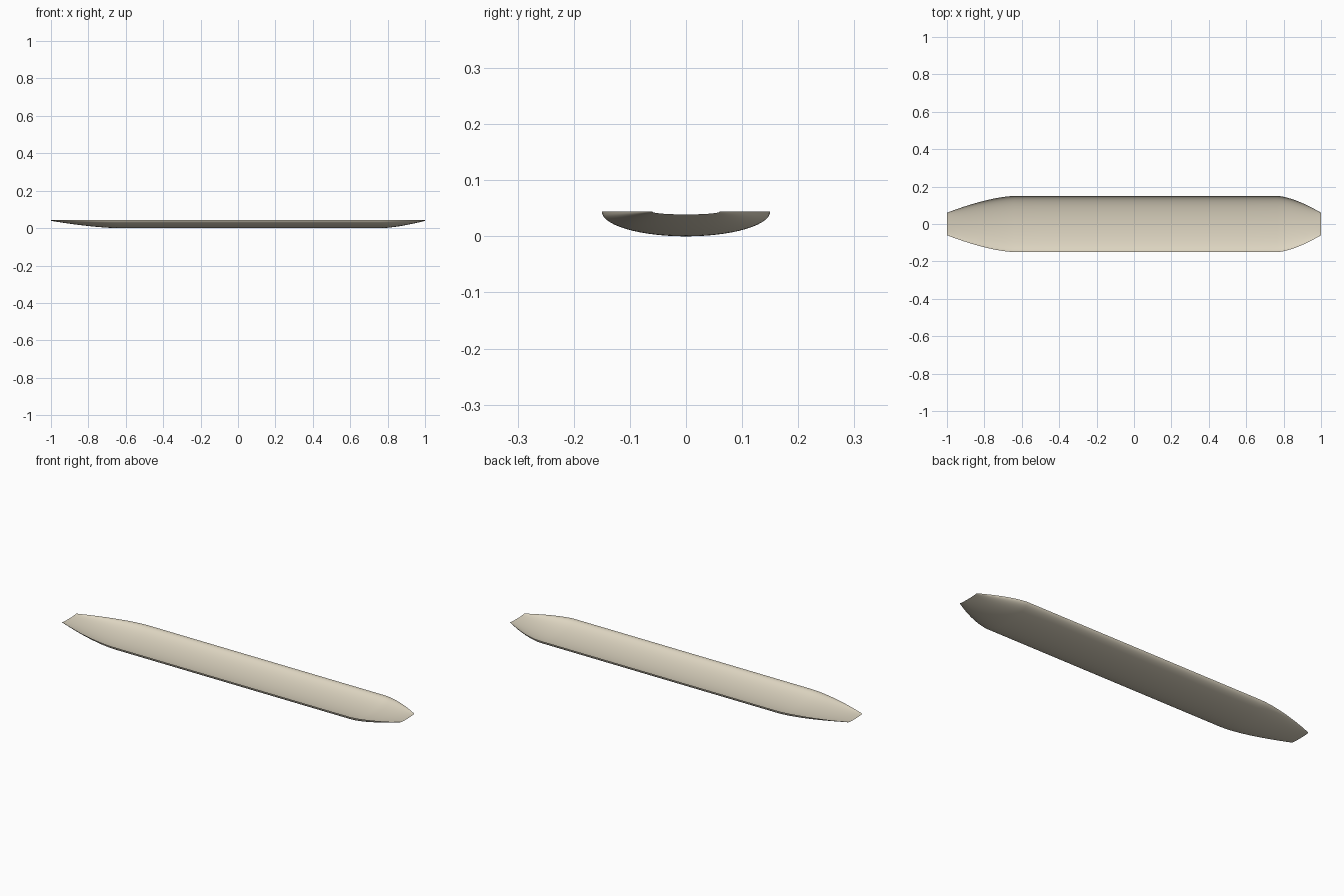
import bpy, bmesh, math

if "Cube" in bpy.data.objects:
    bpy.data.objects.remove(bpy.data.objects["Cube"])

RIM = 0.044      # rim height
HALF_W = 0.15    # half width amidships
RINGS = 28       # points across a section


def taper(x):
    # 0 along the straight middle, 1 at either tip
    if x < -0.64:
        t = (-0.64 - x) / 0.36
    elif x > 0.765:
        t = (x - 0.765) / 0.235
    else:
        return 0.0
    return min(t, 1.0) ** 1.55


# Stations along the length, denser at the tapered ends
stations = [-1 + 0.36 * i / 14 for i in range(15)]
stations += [-0.64 + 1.405 * i / 8 for i in range(1, 8)]
stations += [0.765 + 0.235 * i / 14 for i in range(15)]

# Open shallow shell: half-ellipse sections lofted from tip to tip
bm = bmesh.new()
rows = []
for x in stations:
    t = taper(x)
    w = HALF_W - 0.09 * t
    d = RIM - 0.039 * t
    row = []
    for j in range(RINGS + 1):
        a = math.pi * j / RINGS
        row.append(bm.verts.new((x, -w * math.cos(a), RIM - d * math.sin(a))))
    rows.append(row)
for r0, r1 in zip(rows, rows[1:]):
    for j in range(RINGS):
        bm.faces.new((r0[j], r1[j], r1[j + 1], r0[j + 1]))

mesh = bpy.data.meshes.new("shallow_hull")
bm.to_mesh(mesh)
bm.free()
mesh.shade_smooth()
hull = bpy.data.objects.new("shallow_hull", mesh)
bpy.context.collection.objects.link(hull)

# Warm off-white finish
mat = bpy.data.materials.new("cream")
mat.diffuse_color = (0.72, 0.66, 0.53, 1)
mat.use_nodes = True
mat.node_tree.nodes["Principled BSDF"].inputs["Base Color"].default_value = mat.diffuse_color
mesh.materials.append(mat)
